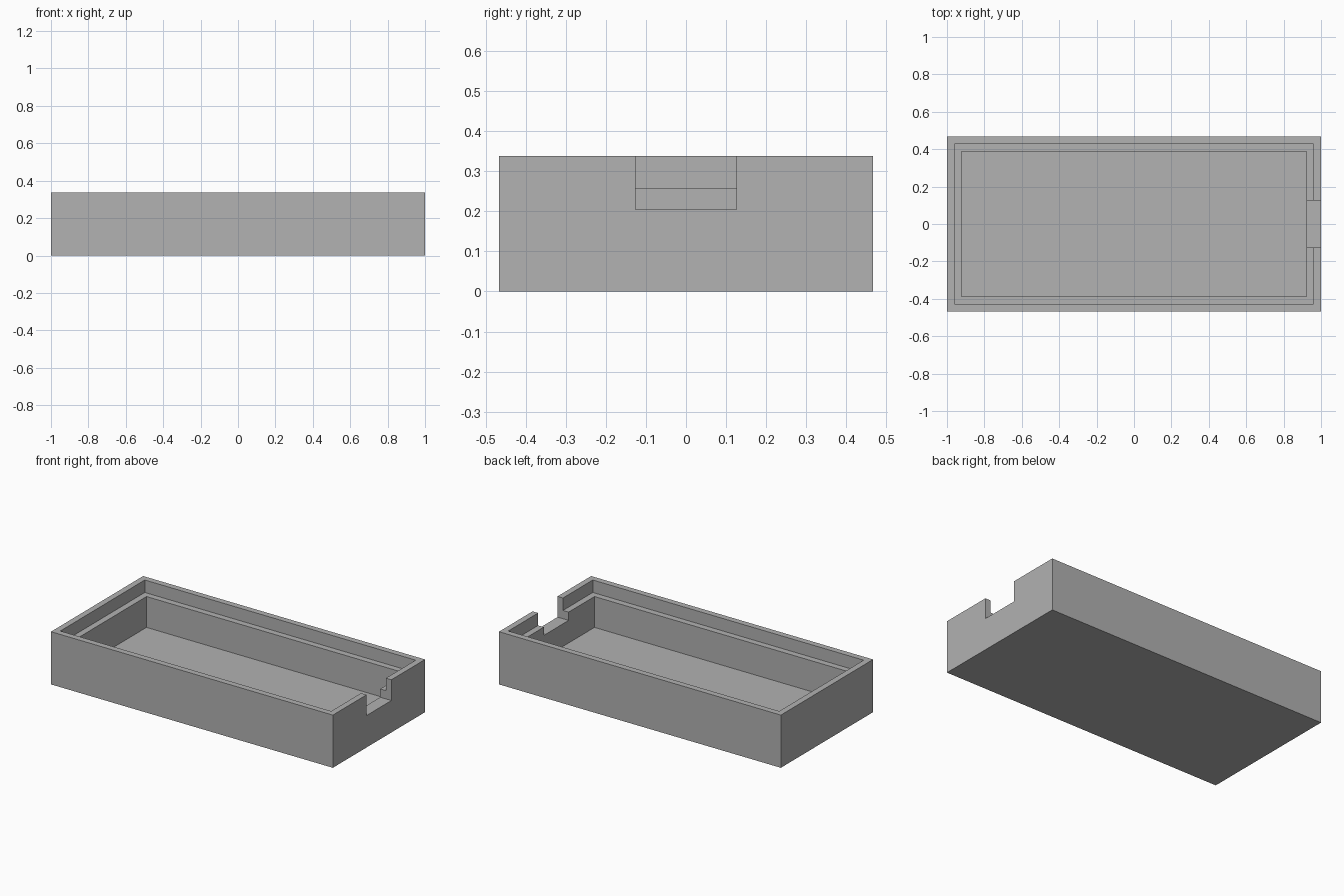
import bpy

if "Cube" in bpy.data.objects:
    bpy.data.objects.remove(bpy.data.objects["Cube"], do_unlink=True)

# Overall sizes
HALF_X, HALF_Y, HEIGHT = 1.0, 0.467, 0.338
FLOOR, LEDGE, NOTCH = 0.06, 0.258, 0.205
ABOVE = HEIGHT + 0.1

grey = bpy.data.materials.new("plain grey")
grey.use_nodes = True
colour = (0.445, 0.445, 0.445, 1)
grey.diffuse_color = colour
grey.node_tree.nodes["Principled BSDF"].inputs["Base Color"].default_value = colour


def block(name, low, high):
    """Axis-aligned box between two corners."""
    bpy.ops.mesh.primitive_cube_add(size=1)
    obj = bpy.context.object
    obj.name = name
    for v in obj.data.vertices:
        v.co = [b if c > 0 else a for a, b, c in zip(low, high, v.co)]
    obj.data.materials.append(grey)
    return obj


def carve(target, cutter):
    """Subtract the cutter, then discard it."""
    cutter.hide_render = True
    mod = target.modifiers.new(cutter.name, 'BOOLEAN')
    mod.operation = 'DIFFERENCE'
    mod.solver = 'EXACT'
    mod.object = cutter
    bpy.context.view_layer.objects.active = target
    bpy.ops.object.modifier_apply(modifier=mod.name)
    bpy.data.objects.remove(cutter, do_unlink=True)


def cavity(name, wall, bottom):
    """Open-topped hollow, inset from the outside by the wall thickness."""
    x, y = HALF_X - wall, HALF_Y - wall
    return block(name, (-x, -y, bottom), (x, y, ABOVE))


# Tray body with deep hollow and a stepped ledge for a lid
tray = block("tray", (-HALF_X, -HALF_Y, 0), (HALF_X, HALF_Y, HEIGHT))
carve(tray, cavity("main_hollow", 0.079, FLOOR))
carve(tray, cavity("lid_recess", 0.039, LEDGE))

# Cable notch through the +x end wall
carve(tray, block("cable_notch", (0.8, -0.126, NOTCH), (HALF_X + 0.1, 0.126, ABOVE)))
